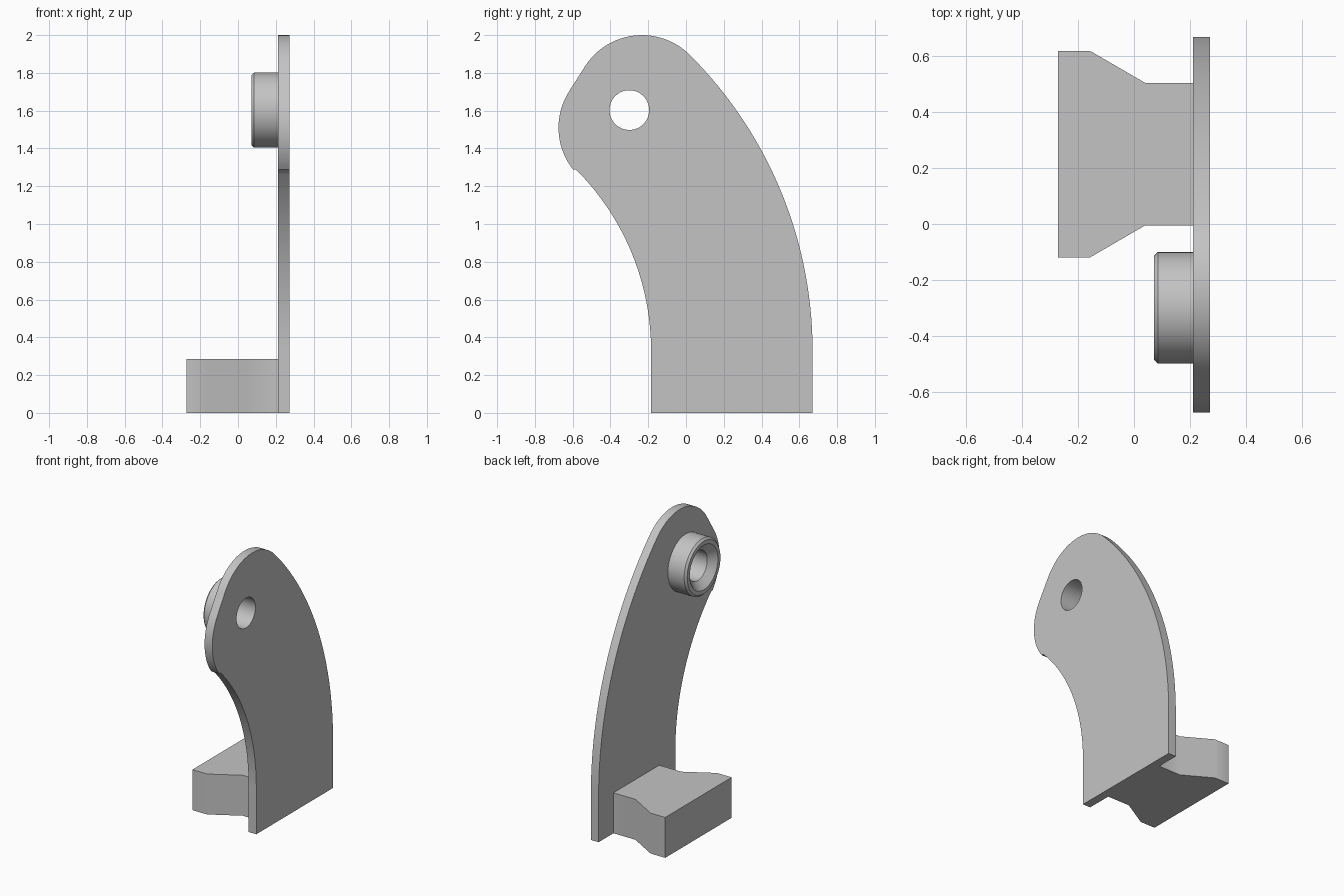
import bpy, bmesh, math
from mathutils import Matrix

cube = bpy.data.objects.get("Cube")
if cube:
    bpy.data.objects.remove(cube, do_unlink=True)

grey = bpy.data.materials.new("plain_grey")
grey.use_nodes = True
COLOR = (0.55, 0.55, 0.55, 1)
grey.diffuse_color = COLOR
grey.node_tree.nodes["Principled BSDF"].inputs["Base Color"].default_value = COLOR

HOLE_Y, HOLE_Z, HOLE_R = -0.30, 1.603, 0.105
PLATE_X0, PLATE_X1 = 0.212, 0.272
SEGMENTS = 64


def arc(cx, cy, r, start, end, n):
    angles = [math.radians(start + (end - start) * i / n) for i in range(n + 1)]
    return [(cx + r * math.cos(a), cy + r * math.sin(a)) for a in angles]


def finish(obj, angle=40):
    """Weld, orient, colour and shade a mesh object."""
    bm = bmesh.new()
    bm.from_mesh(obj.data)
    bmesh.ops.remove_doubles(bm, verts=bm.verts, dist=1e-5)
    bmesh.ops.recalc_face_normals(bm, faces=bm.faces)
    bm.to_mesh(obj.data)
    bm.free()
    obj.data.materials.clear()
    obj.data.materials.append(grey)
    bpy.ops.object.select_all(action="DESELECT")
    obj.select_set(True)
    bpy.context.view_layer.objects.active = obj
    bpy.ops.object.shade_smooth_by_angle(angle=math.radians(angle))


def add_mesh(name, bm):
    mesh = bpy.data.meshes.new(name)
    bm.to_mesh(mesh)
    bm.free()
    obj = bpy.data.objects.new(name, mesh)
    bpy.context.collection.objects.link(obj)
    finish(obj)
    return obj


# Curved side plate: outline and hole as a filled, extruded flat curve
outline = [(-0.185, 0), (0.67, 0)]
outline += arc(-1.539, 0.33, 2.209, 0, 45, 40)          # long outer edge
outline += arc(-0.233, 1.642, 0.358, 45, 147, 24)[1:]   # rounded top
outline += arc(-0.317, 1.51, 0.358, 147, 218, 18)       # rounded nose
outline += arc(-1.539, 0.33, 1.354, 45, 0, 32)          # concave inner edge
hole = arc(HOLE_Y, HOLE_Z, HOLE_R, 0, 360, SEGMENTS)[:-1]

curve = bpy.data.curves.new("side_plate", "CURVE")
curve.dimensions = "2D"
curve.fill_mode = "BOTH"
curve.extrude = (PLATE_X1 - PLATE_X0) / 2
for loop in (outline, hole):
    spline = curve.splines.new("POLY")
    spline.points.add(len(loop) - 1)
    for point, (u, v) in zip(spline.points, loop):
        point.co = (u, v, 0, 1)
    spline.use_cyclic_u = True
plate = bpy.data.objects.new("side_plate", curve)
bpy.context.collection.objects.link(plate)
bpy.ops.object.select_all(action="DESELECT")
plate.select_set(True)
bpy.context.view_layer.objects.active = plate
bpy.ops.object.convert(target="MESH")
plate = bpy.context.view_layer.objects.active
# Curve u, v and depth become y, z and x
plate.data.transform(Matrix(((0, 0, 1, (PLATE_X0 + PLATE_X1) / 2),
                             (1, 0, 0, 0), (0, 1, 0, 0), (0, 0, 0, 1))))
finish(plate)

# Round boss with chamfered rim and countersunk bore, turned around x
profile = [(PLATE_X0, 0.199), (0.085, 0.199), (0.071, 0.185), (0.071, 0.157),
           (0.118, HOLE_R), (PLATE_X0, HOLE_R)]
bm = bmesh.new()
rings = []
for x, r in profile:
    rings.append([bm.verts.new((x, y, z))
                  for y, z in arc(HOLE_Y, HOLE_Z, r, 0, 360, SEGMENTS)[:-1]])
for a, b in zip(rings, rings[1:] + rings[:1]):
    for i in range(SEGMENTS):
        j = (i + 1) % SEGMENTS
        bm.faces.new((a[i], a[j], b[j], b[i]))
boss = add_mesh("pivot_boss", bm)

# Foot block that widens away from the plate
MID_Y, FOOT_HEIGHT = 0.25, 0.285
half = [(PLATE_X0, 0.255), (0.04, 0.255), (-0.158, 0.37), (-0.272, 0.37)]
section = [(x, MID_Y + w) for x, w in half]
section += [(x, MID_Y - w) for x, w in reversed(half)]
bm = bmesh.new()
base = bm.faces.new([bm.verts.new((x, y, 0)) for x, y in section])
top = bmesh.ops.extrude_face_region(bm, geom=[base], use_keep_orig=True)["geom"]
bmesh.ops.translate(bm, vec=(0, 0, FOOT_HEIGHT),
                    verts=[v for v in top if isinstance(v, bmesh.types.BMVert)])
foot = add_mesh("foot_block", bm)
